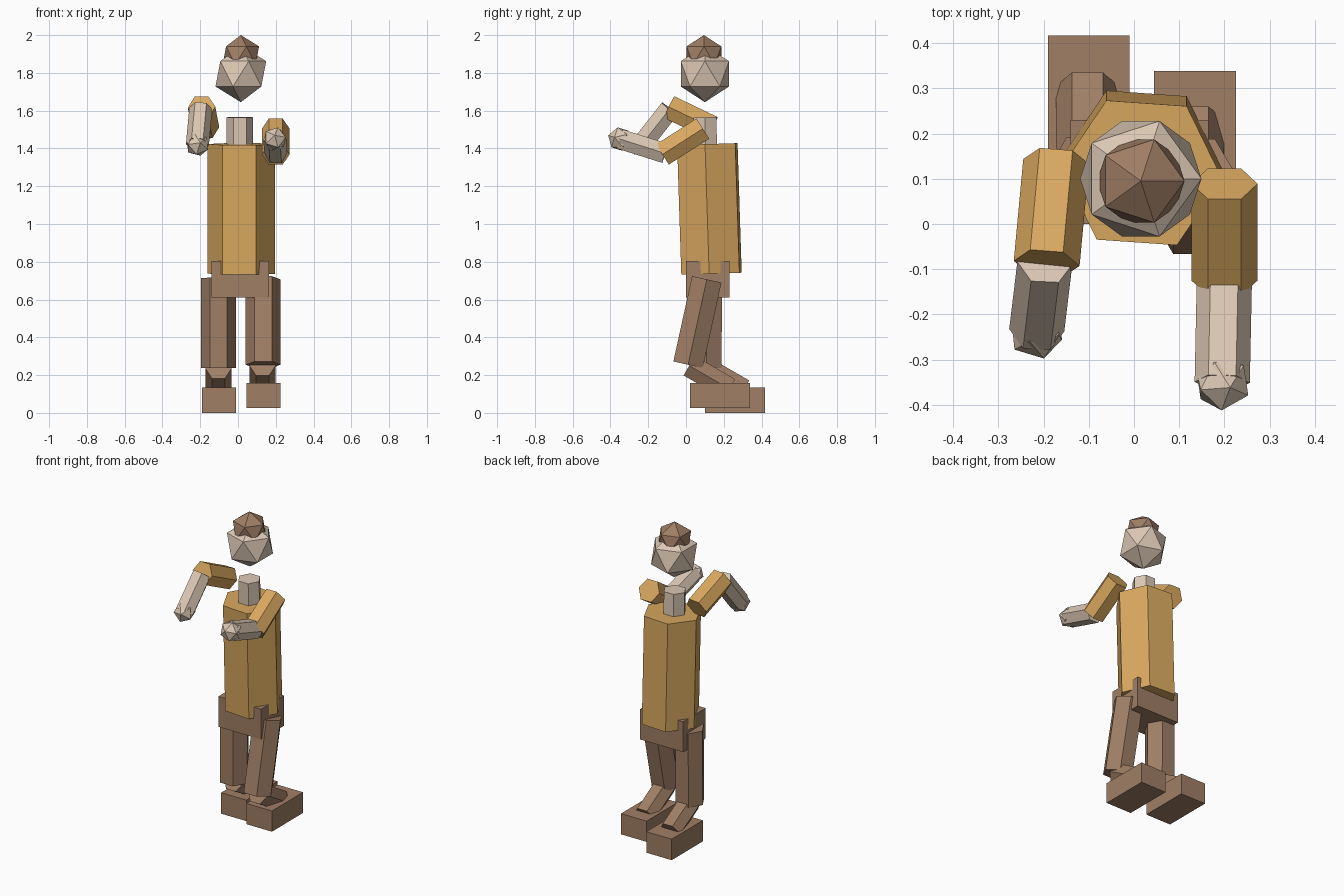
import bpy, bmesh, math
from mathutils import Matrix, Vector

cube = bpy.data.objects.get("Cube")
if cube:
    bpy.data.objects.remove(cube, do_unlink=True)


def material(name, rgb):
    mat = bpy.data.materials.new(name)
    mat.use_nodes = True
    mat.diffuse_color = (*rgb, 1)
    bsdf = next(n for n in mat.node_tree.nodes if n.type == 'BSDF_PRINCIPLED')
    bsdf.inputs["Base Color"].default_value = (*rgb, 1)
    return mat


TAN = material("tan cloth", (0.69, 0.39, 0.115))
BROWN = material("brown leather", (0.35, 0.21, 0.13))
SKIN = material("pale skin", (0.72, 0.58, 0.46))


def add(name, bm, mat):
    bmesh.ops.recalc_face_normals(bm, faces=bm.faces)
    mesh = bpy.data.meshes.new(name)
    bm.to_mesh(mesh)
    bm.free()
    mesh.materials.append(mat)
    obj = bpy.data.objects.new(name, mesh)
    bpy.context.collection.objects.link(obj)


def frame(start, end):
    """Axes of a limb: sideways, across, along."""
    along = (Vector(end) - Vector(start)).normalized()
    across = along.cross(Vector((1, 0, 0))).normalized()
    return across.cross(along), across, along


def prism(name, start, end, radius, mat, twist=0):
    """Six-sided bar between two points, with corners out to the sides."""
    side, across, _ = frame(start, end)
    bm = bmesh.new()
    rings = []
    for centre in (start, end):
        ring = []
        for i in range(6):
            a = math.radians(60 * i + twist)
            ring.append(bm.verts.new(Vector(centre) + radius * (side * math.cos(a) + across * math.sin(a))))
        rings.append(ring)
    for ring in rings:
        bm.faces.new(ring)
    for i in range(6):
        j = (i + 1) % 6
        bm.faces.new((rings[0][i], rings[0][j], rings[1][j], rings[1][i]))
    add(name, bm, mat)


def ball(name, centre, radius, mat, axes=None):
    """Twenty-sided ball."""
    bm = bmesh.new()
    turn = Matrix(axes).transposed().to_4x4() if axes else Matrix()
    bmesh.ops.create_icosphere(bm, subdivisions=1, radius=radius,
                               matrix=Matrix.Translation(centre) @ turn)
    add(name, bm, mat)


def box(name, low, high, mat):
    low, high = Vector(low), Vector(high)
    bm = bmesh.new()
    bmesh.ops.create_cube(bm, size=1, matrix=Matrix.Translation((low + high) / 2)
                          @ Matrix.Diagonal((*(high - low), 1)))
    add(name, bm, mat)


# Head, hair, neck and body
ball("head", (0.015, 0.1, 1.795), 0.15, SKIN)
ball("hair", (0.015, 0.095, 1.892), 0.108, BROWN)
prism("neck", (0.01, 0.105, 1.36), (0.01, 0.1, 1.565), 0.07, SKIN)
prism("torso", (0.017, 0.135, 0.737), (0.017, 0.113, 1.423), 0.178, TAN, twist=-4)
box("pelvis", (-0.14, 0, 0.61), (0.165, 0.23, 0.805), BROWN)

# Arms: shoulder, elbow, forearm start, hand
arms = {
    "right": ((-0.172, 0.138, 1.51), (-0.193, -0.087, 1.618), (-0.197, -0.086, 1.61), (-0.215, -0.235, 1.42)),
    "left": ((0.2, 0.089, 1.505), (0.2, -0.125, 1.368), (0.2, -0.11, 1.374), (0.195, -0.35, 1.45)),
}
for side, (shoulder, elbow, joint, hand) in arms.items():
    prism(side + "_upper_arm", shoulder, elbow, 0.073, TAN)
    prism(side + "_forearm", joint, hand, 0.061, SKIN)
    ball(side + "_hand", hand, 0.065, SKIN, frame(joint, hand))

# Legs: hip, knee, shin start, ankle
legs = {
    "right": ((-0.103, 0.112, 0.715), (-0.103, 0.108, 0.238), (-0.103, 0.105, 0.235), (-0.103, 0.305, 0.12)),
    "left": ((0.133, 0.11, 0.707), (0.133, 0.011, 0.255), (0.13, 0.017, 0.25), (0.13, 0.23, 0.127)),
}
for side, (hip, knee, joint, ankle) in legs.items():
    prism(side + "_thigh", hip, knee, 0.092, BROWN)
    prism(side + "_shin", joint, ankle, 0.069, BROWN)

# Feet
box("right_foot", (-0.19, 0.1, 0), (-0.01, 0.417, 0.135), BROWN)
box("left_foot", (0.044, 0.022, 0.025), (0.226, 0.338, 0.158), BROWN)
